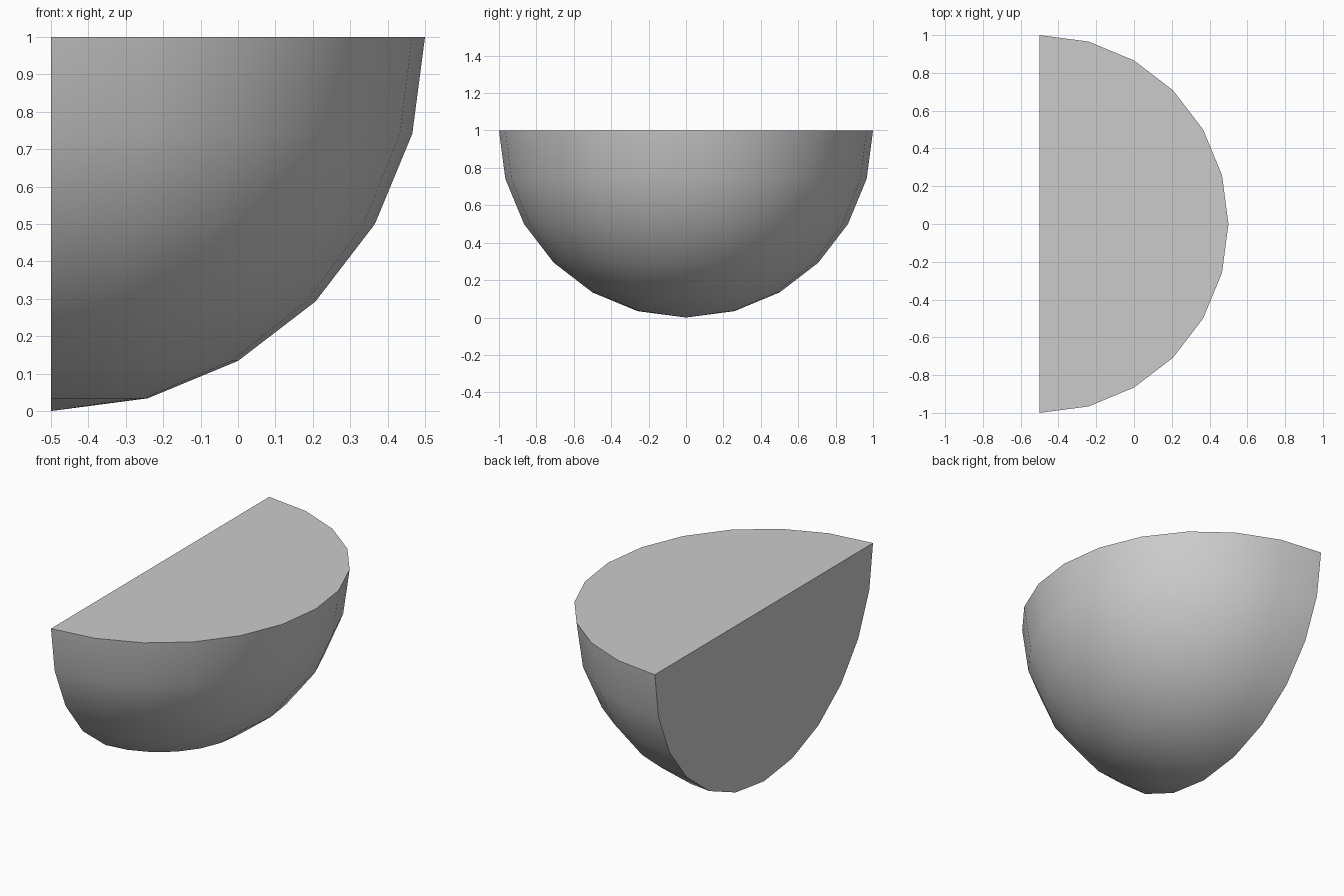
import bpy, bmesh
from math import sin, cos, pi, radians
from mathutils import Vector

if "Cube" in bpy.data.objects:
    bpy.data.objects.remove(bpy.data.objects["Cube"])

STEP = radians(15)
CENTRE = Vector((-0.5, 0, 1))

bm = bmesh.new()

# Quarter-circle profile from the bottom pole up to the rim
profile = [bm.verts.new(CENTRE + Vector((0, -sin(i * STEP), -cos(i * STEP)))) for i in range(7)]
edges = [bm.edges.new(pair) for pair in zip(profile, profile[1:])]

# Sweep it half a turn around the vertical axis
bmesh.ops.spin(bm, geom=profile + edges, cent=CENTRE, axis=(0, 0, 1), angle=pi, steps=12)
bmesh.ops.remove_doubles(bm, verts=bm.verts, dist=1e-4)

# Flat top and flat back close the solid
rim = [v for v in bm.verts if v.co.z > 0.999]
rim.sort(key=lambda v: v.co.y)
top = bm.faces.new(rim)
back_verts = [v for v in bm.verts if v.co.x < -0.499]
back_verts.sort(key=lambda v: v.co.y)
back = bm.faces.new(back_verts)
for f in bm.faces:
    f.smooth = True
bmesh.ops.recalc_face_normals(bm, faces=bm.faces)

mesh = bpy.data.meshes.new("quarter_sphere")
bm.to_mesh(mesh)
bm.free()
obj = bpy.data.objects.new("quarter_sphere", mesh)
bpy.context.collection.objects.link(obj)

# Smooth curved skin, sharp edges at the flat cuts
bpy.context.view_layer.objects.active = obj
obj.select_set(True)
bpy.ops.object.shade_smooth_by_angle(angle=radians(40))
